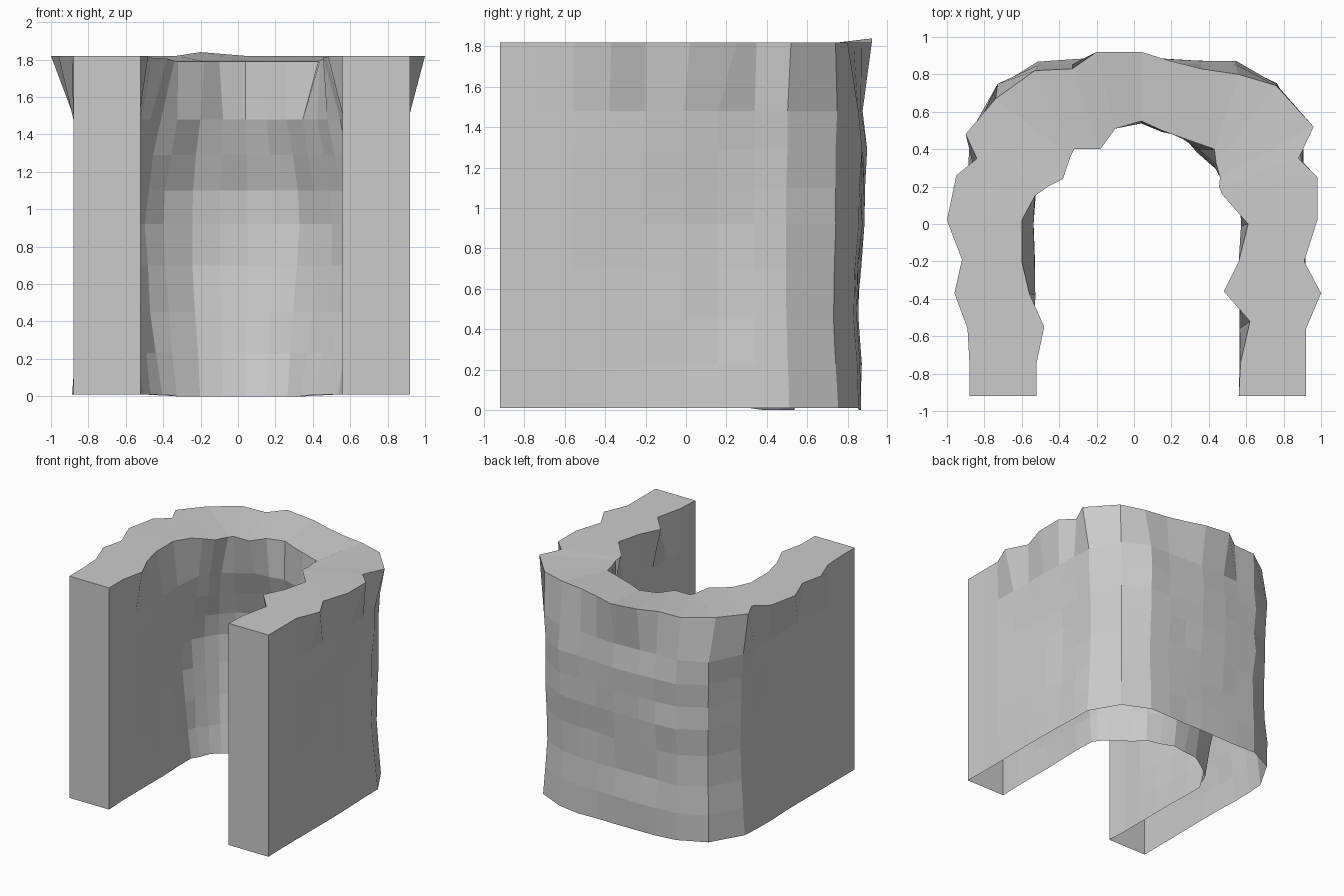
import bpy, bmesh, math, random

if "Cube" in bpy.data.objects:
    bpy.data.objects.remove(bpy.data.objects["Cube"])

random.seed(4)
ROWS = [0.01, 0.23, 0.45, 0.70, 0.92, 1.10, 1.29, 1.48]
LEG_Y = [-.92, -.74, -.56, -.38, -.2, -.01, .16]

# Ragged top outlines, running from the left leg round the back to the right leg
outer_top = [(-.88, -.92), (-.88, -.74), (-.89, -.56), (-.96, -.37), (-.92, -.19), (-1, .02),
             (-.95, .26), (-.84, .35), (-.90, .48), (-.74, .67), (-.53, .82), (-.33, .83),
             (-.2, .92), (.04, .92), (.2, .87), (.36, .83), (.56, .80), (.76, .74),
             (.96, .52), (.88, .35), (.98, .25), (.98, .02), (.91, -.2), (1, -.37),
             (.92, -.56), (.92, -.74), (.92, -.92)]
inner_top = [(-.52, -.92), (-.52, -.74), (-.48, -.55), (-.56, -.37), (-.6, -.2), (-.6, .02),
             (-.53, .15), (-.46, .2), (-.38, .24), (-.34, .36), (-.32, .40), (-.18, .40),
             (-.1, .51), (.04, .55), (.15, .50), (.26, .46), (.43, .40), (.44, .32),
             (.46, .25), (.455, .2), (.47, .16), (.61, 0), (.56, -.2), (.48, -.36),
             (.62, -.52), (.57, -.74), (.56, -.92)]

# Smoother arcs used below the rim
outer_arc = [(-.88, .34), (-.87, .49), (-.73, .75), (-.51, .85), (-.33, .86), (-.19, .865),
             (.04, .87), (.2, .865), (.36, .86), (.54, .85), (.76, .75), (.9, .51), (.91, .34)]
inner_arc = [(-.51, .22), (-.46, .3), (-.41, .37), (-.33, .43), (-.2, .50), (-.08, .52),
             (.04, .53), (.15, .5), (.26, .46), (.34, .39), (.42, .32), (.48, .26), (.54, .21)]

# Outward bulge of each row, on the sides and at the back
OUTER_SIDE = [0, -.015, -.035, -.05, -.055, -.05, -.035, -.015]
OUTER_BACK = [0, 0, -.015, -.005, .015, .01, .02, 0]
INNER = [0, .045, .09, .125, .14, .12, .065, 0]


def low_profile(arc, left, right):
    return ([(left, y) for y in LEG_Y] + arc + [(right, y) for y in reversed(LEG_Y)])


def shell(bm, low, top, side, back, noise, top_z):
    """Wall grid: gently wavy rows, then the ragged rim row."""
    n = len(low)
    grid = []
    for r, z in enumerate(ROWS):
        row = []
        for i, (x, y) in enumerate(low):
            # outward direction and a weight that fades on the straight legs
            a, b = low[max(i - 1, 0)], low[min(i + 1, n - 1)]
            dx, dy = b[0] - a[0], b[1] - a[1]
            d = math.hypot(dx, dy)
            nx, ny = -dy / d, dx / d
            w = max(0.0, min(1.0, (min(i, n - 1 - i) - 2) / 4))
            wave = side[r] + (back[r] - side[r]) * max(0, ny) ** 2
            off = w * (wave + random.uniform(-noise, noise))
            row.append(bm.verts.new((x + nx * off, y + ny * off, z)))
        grid.append(row)
    grid.append([bm.verts.new((x, y, top_z(x, y))) for x, y in top])
    for lo, hi in zip(grid, grid[1:]):
        for i in range(n - 1):
            bm.faces.new((lo[i], lo[i + 1], hi[i + 1], hi[i]))
    return grid


bm = bmesh.new()
outer = shell(bm, low_profile(outer_arc, -.88, .915), outer_top, OUTER_SIDE, OUTER_BACK, .008,
              lambda x, y: 1.84 if abs(x + .2) < .05 and y > .9 else 1.82)
inner = shell(bm, low_profile(inner_arc, -.53, .565), inner_top, [v * .65 for v in INNER], INNER, .012,
              lambda x, y: 1.82 - .03 * max(0, min(1, (y - .1) / .3)))

# Top cap and the two flat leg ends; the underside stays open
for i in range(len(outer_top) - 1):
    bm.faces.new((outer[-1][i], outer[-1][i + 1], inner[-1][i + 1], inner[-1][i]))
for k in (0, -1):
    for r in range(len(ROWS)):
        bm.faces.new((outer[r][k], inner[r][k], inner[r + 1][k], outer[r + 1][k]))
# Keep the end edges straight and settle the base on the ground
for g in (outer, inner):
    for k in (0, -1):
        for row in g:
            row[k].co.x = g[-1][k].co.x
    for v in g[0]:
        v.co.z = 0.0 if abs(v.co.x) < .4 else .01

bmesh.ops.recalc_face_normals(bm, faces=bm.faces)
mesh = bpy.data.meshes.new("curved_wall")
bm.to_mesh(mesh)
bm.free()
wall = bpy.data.objects.new("curved_wall", mesh)
bpy.context.collection.objects.link(wall)
